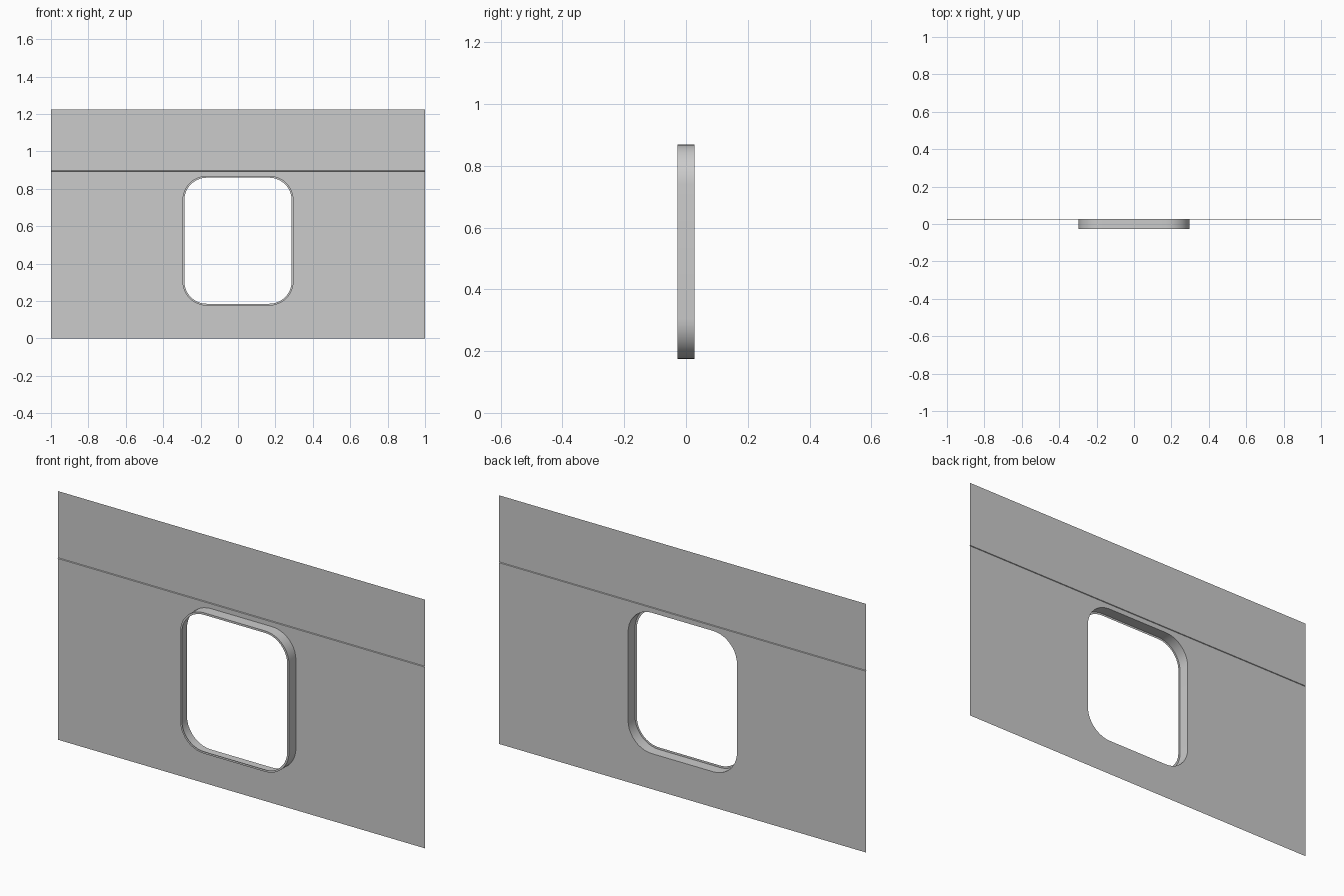
import bpy, bmesh
from math import cos, sin, pi

if "Cube" in bpy.data.objects:
    bpy.data.objects.remove(bpy.data.objects["Cube"])

BACK, FRONT = 0.027, -0.027
TOP, SEAM = 1.225, 0.893
CZ, HALF_W, HALF_H, RADIUS = 0.522, 0.297, 0.347, 0.13


def rounded_loop(bm, y, inset=0.0, steps=10):
    """Ring of vertices along a rounded rectangle."""
    w, h, r = HALF_W - inset, HALF_H - inset, RADIUS - inset
    ring = []
    for i, (sx, sz) in enumerate([(1, 1), (-1, 1), (-1, -1), (1, -1)]):
        for k in range(steps + 1):
            a = (i + k / steps) * pi / 2
            ring.append(bm.verts.new((sx * (w - r) + r * cos(a), y,
                                      CZ + sz * (h - r) + r * sin(a))))
    return ring


def closed_edges(bm, ring):
    return [bm.edges.new((a, b)) for a, b in zip(ring, ring[1:] + ring[:1])]


def finish(bm, name):
    mesh = bpy.data.meshes.new(name)
    bm.to_mesh(mesh)
    bm.free()
    ob = bpy.data.objects.new(name, mesh)
    bpy.context.collection.objects.link(ob)
    bpy.context.view_layer.objects.active = ob
    ob.select_set(True)
    bpy.ops.object.shade_smooth_by_angle(angle=0.6)
    ob.select_set(False)


# Lower wall sheet with the window opening
bm = bmesh.new()
outer = [bm.verts.new((x, BACK, z)) for x, z in
         [(-1, 0), (1, 0), (1, SEAM), (-1, SEAM)]]
edges = closed_edges(bm, outer) + closed_edges(bm, rounded_loop(bm, BACK))
bmesh.ops.triangle_fill(bm, edges=edges, use_beauty=True, normal=(0, -1, 0))
finish(bm, "lower_wall")

# Upper wall sheet, starting with a shallow seam groove
bm = bmesh.new()
profile = [(BACK, SEAM), (BACK - 0.004, SEAM + 0.002),
           (BACK, SEAM + 0.004), (BACK, TOP)]
rows = [[bm.verts.new((x, y, z)) for x in (-1, 1)] for y, z in profile]
for a, b in zip(rows, rows[1:]):
    bm.faces.new((a[0], a[1], b[1], b[0]))
finish(bm, "upper_wall")

# Window surround: straight collar and a narrow inward lip at the front
bm = bmesh.new()
rings = [rounded_loop(bm, BACK), rounded_loop(bm, FRONT),
         rounded_loop(bm, FRONT, 0.01)]
for a, b in zip(rings, rings[1:]):
    n = len(a)
    for i in range(n):
        j = (i + 1) % n
        bm.faces.new((a[i], b[i], b[j], a[j]))
bmesh.ops.recalc_face_normals(bm, faces=bm.faces)
finish(bm, "window_surround")
